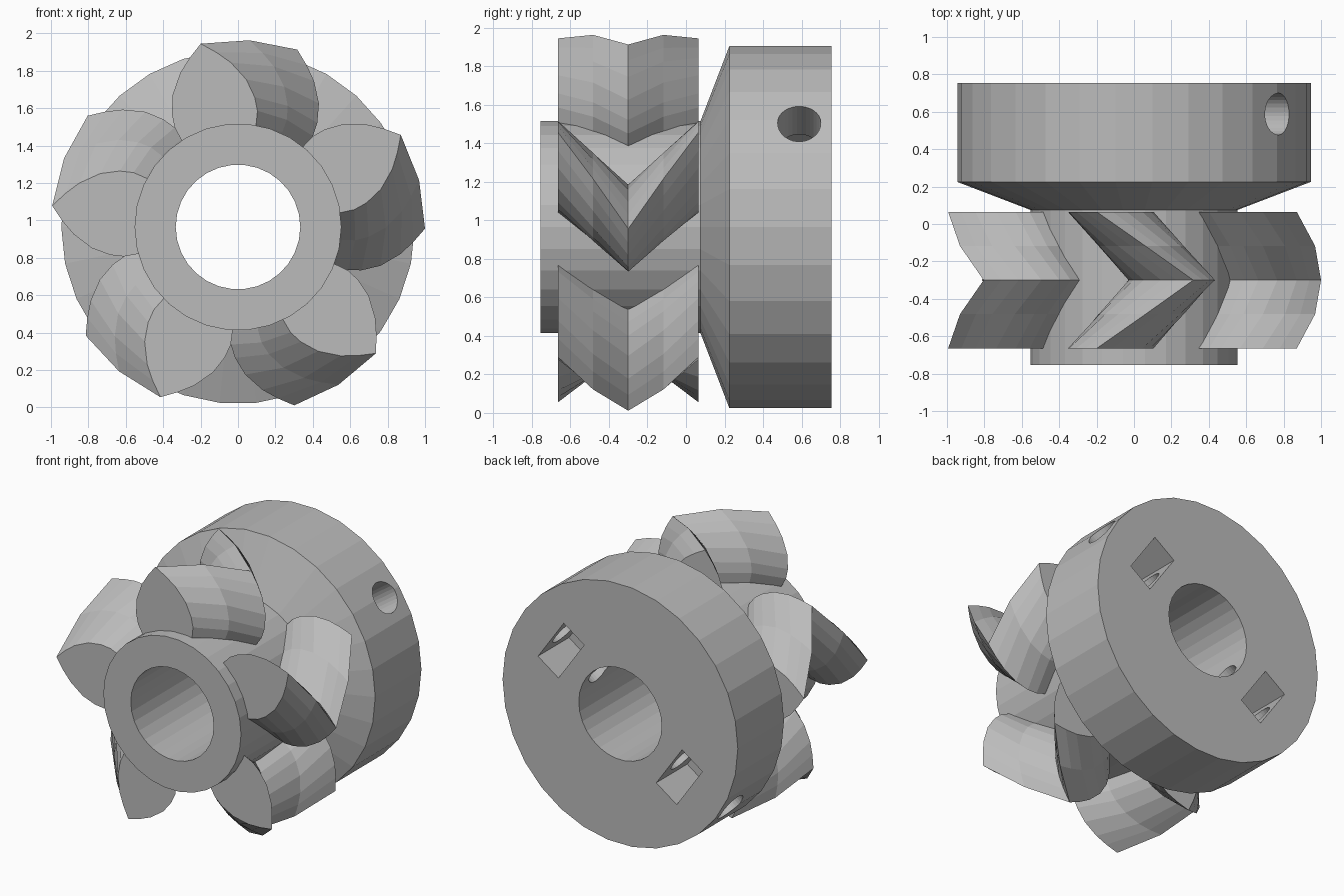
import bpy, bmesh
from math import cos, sin, radians
from mathutils import Matrix, Vector

if "Cube" in bpy.data.objects:
    bpy.data.objects.remove(bpy.data.objects["Cube"], do_unlink=True)

AXIS_Z = 0.965          # height of the shaft axis, which runs along y
SIDES = 30
SCREW_ANGLE = 35

grey = bpy.data.materials.new("plain grey")
grey.use_nodes = True
colour = (0.5, 0.5, 0.5, 1)
grey.diffuse_color = colour
grey.node_tree.nodes["Principled BSDF"].inputs["Base Color"].default_value = colour


def polar(r, angle, y):
    a = radians(angle)
    return Vector((r * cos(a), y, AXIS_Z + r * sin(a)))


def make_object(name, bm):
    bmesh.ops.recalc_face_normals(bm, faces=bm.faces)
    mesh = bpy.data.meshes.new(name)
    bm.to_mesh(mesh)
    bm.free()
    obj = bpy.data.objects.new(name, mesh)
    bpy.context.collection.objects.link(obj)
    mesh.materials.append(grey)
    return obj


def bridge(bm, a, b):
    for i in range(len(a)):
        j = (i + 1) % len(a)
        bm.faces.new((a[i], a[j], b[j], b[i]))


# Hub: collar, cone and wide clamping disc revolved round the bore
profile = [(0.333, -0.755), (0.553, -0.755), (0.553, 0.075),
           (0.945, 0.225), (0.945, 0.755), (0.333, 0.755)]
bm = bmesh.new()
rings = [[bm.verts.new(polar(r, 360 * i / SIDES, y)) for i in range(SIDES)]
         for r, y in profile]
for k, ring in enumerate(rings):
    bridge(bm, ring, rings[(k + 1) % len(rings)])
hub = make_object("hub", bm)


def cut(target, cutter):
    mod = target.modifiers.new("cut", 'BOOLEAN')
    mod.operation = 'DIFFERENCE'
    mod.solver = 'EXACT'
    mod.object = cutter
    bpy.context.view_layer.objects.active = target
    bpy.ops.object.modifier_apply(modifier=mod.name)
    bpy.data.objects.remove(cutter, do_unlink=True)


# Screw holes: one radial drilling right across the disc
turn = Matrix.Rotation(radians(-SCREW_ANGLE), 4, 'Y')
bm = bmesh.new()
bmesh.ops.create_cone(bm, cap_ends=True, segments=SIDES, radius1=0.112,
                      radius2=0.112, depth=2.4)
bm.transform(Matrix.Translation((0, 0.588, AXIS_Z)) @ turn
             @ Matrix.Rotation(radians(90), 4, 'Y'))
cut(hub, make_object("screw_hole_cutter", bm))

# Nut pockets: square slots from the back face into each screw hole
for side in (1, -1):
    bm = bmesh.new()
    bmesh.ops.create_cube(bm, size=1)
    bm.transform(Matrix.Translation((0, 0.6, AXIS_Z)) @ turn
                 @ Matrix.Translation((side * 0.58, 0, 0))
                 @ Matrix.Diagonal((0.2, 0.4, 0.36, 1)))
    cut(hub, make_object("nut_pocket_cutter", bm))

# Herringbone teeth: a pointed section twisted forward, then back
flank = [(0.5, 21.5), (0.56, 21.5), (0.63, 21), (0.7, 18.8),
         (0.79, 14.7), (0.88, 9), (0.94, 4.5)]
section = flank + [(1.0, 0)] + [(r, -a) for r, a in reversed(flank)]
for n in range(5):
    bm = bmesh.new()
    layers = []
    for k in range(5):
        twist = 101.5 + 72 * n - 15 * (2 - abs(k - 2))
        y = -0.665 + 0.1825 * k
        layers.append([bm.verts.new(polar(r, twist + a, y)) for r, a in section])
    for a, b in zip(layers, layers[1:]):
        bridge(bm, a, b)
    bm.faces.new(layers[0])
    bm.faces.new(layers[-1])
    make_object(f"tooth_{n + 1}", bm)
